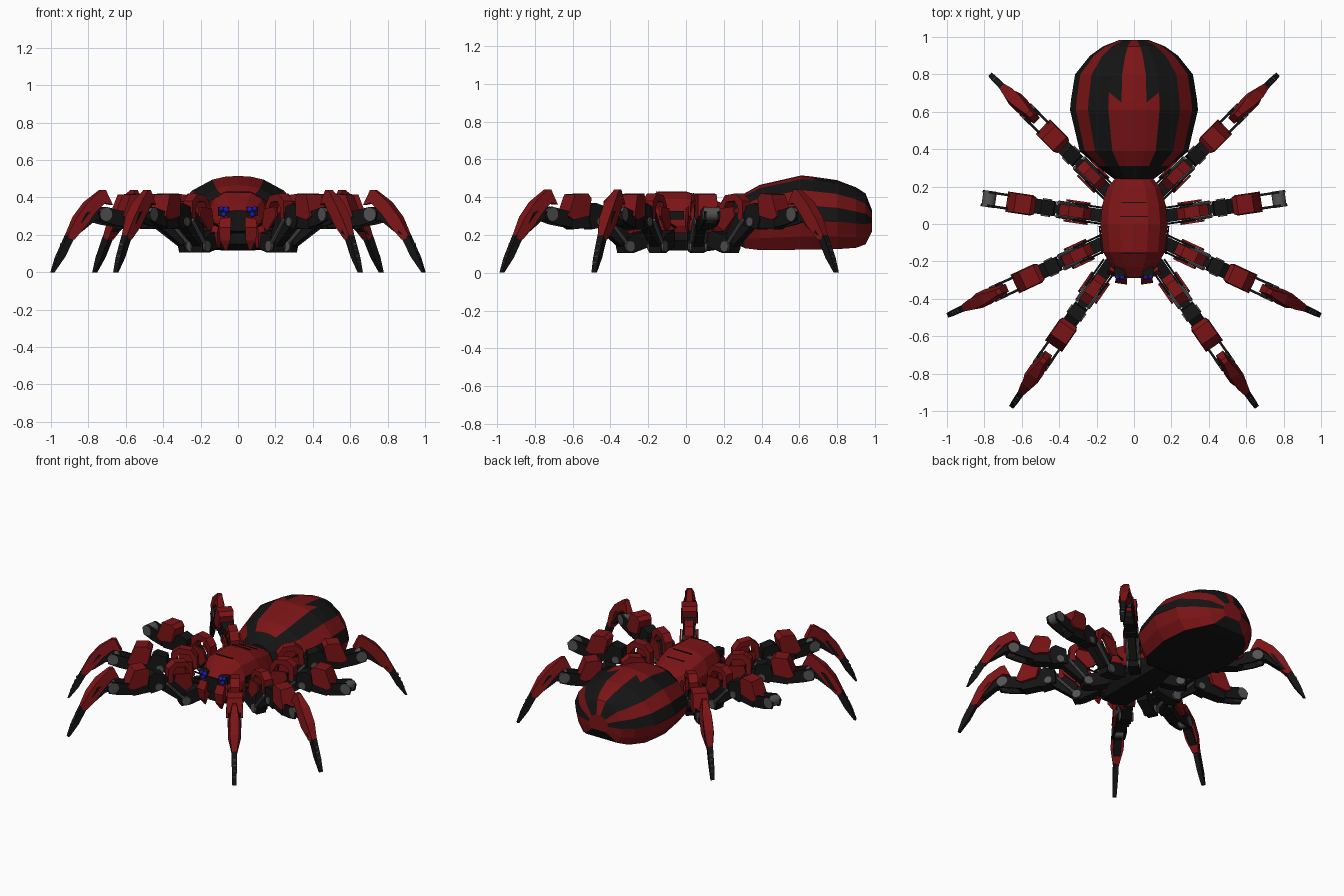
import bpy, bmesh, math
from mathutils import Vector, Matrix

if "Cube" in bpy.data.objects:
    bpy.data.objects.remove(bpy.data.objects["Cube"])


def material(name, rgb):
    m = bpy.data.materials.new(name)
    m.diffuse_color = (*rgb, 1)
    m.use_nodes = True
    m.node_tree.nodes["Principled BSDF"].inputs["Base Color"].default_value = m.diffuse_color
    return m


RED = material("dark red", (0.20, 0.007, 0.008))
BLACK = material("black", (0.007, 0.007, 0.007))
GREY = material("joint grey", (0.085, 0.085, 0.085))
BLUE = material("eye blue", (0.01, 0.01, 0.45))


def finish(bm, name, mats, matrix=None):
    if matrix:
        bm.transform(matrix)
    bmesh.ops.recalc_face_normals(bm, faces=bm.faces)
    me = bpy.data.meshes.new(name)
    bm.to_mesh(me)
    bm.free()
    for m in mats:
        me.materials.append(m)
    ob = bpy.data.objects.new(name, me)
    bpy.context.collection.objects.link(ob)
    return ob


def prism(name, poly, width, mat, matrix, offset=0.0):
    """Side outline (x, z) given thickness in y; width may vary per point."""
    ws = width if isinstance(width, (list, tuple)) else [width] * len(poly)
    bm = bmesh.new()
    a = [bm.verts.new((p[0], offset - w / 2, p[1])) for p, w in zip(poly, ws)]
    b = [bm.verts.new((p[0], offset + w / 2, p[1])) for p, w in zip(poly, ws)]
    bm.faces.new(a)
    bm.faces.new(b[::-1])
    for i in range(len(a)):
        j = (i + 1) % len(a)
        bm.faces.new((a[i], b[i], b[j], a[j]))
    return finish(bm, name, [mat], matrix)


def rod(name, p, q, r, mat, matrix, sides=16):
    p, q = Vector(p), Vector(q)
    bm = bmesh.new()
    bmesh.ops.create_cone(bm, cap_ends=True, segments=sides, radius1=r, radius2=r, depth=(q - p).length)
    rot = (q - p).to_track_quat('Z', 'Y').to_matrix().to_4x4()
    return finish(bm, name, [mat], matrix @ Matrix.Translation((p + q) / 2) @ rot)


def box(name, center, size, mat, rot=None):
    bm = bmesh.new()
    bmesh.ops.create_cube(bm, size=1)
    m = Matrix.Translation(center) @ (rot or Matrix()) @ Matrix.Diagonal((*size, 1))
    return finish(bm, name, [mat], m)


def loft(name, rings, profile, mats, rule, shift=None):
    """Rings (y, half width, bottom, top) of a mirrored half profile (x, height)."""
    full = profile + [(-x, h) for x, h in profile[-2:0:-1]]
    n, k = len(full), len(profile)
    bm = bmesh.new()
    vs = []
    for r, (y, w, zb, zt) in enumerate(rings):
        row = []
        for c, (x, h) in enumerate(full):
            dy = shift(r, min(c, n - c)) if shift else 0
            row.append(bm.verts.new((x * w, y + dy, zb + h * (zt - zb))))
        vs.append(row)
    for r in range(len(rings) - 1):
        for c in range(n):
            d = (c + 1) % n
            f = bm.faces.new((vs[r][c], vs[r][d], vs[r + 1][d], vs[r + 1][c]))
            f.material_index = rule(r, c if c < k - 1 else n - 1 - c)
    bm.faces.new(vs[0]).material_index = 1
    bm.faces.new(vs[-1])
    return finish(bm, name, mats)


# Abdomen with painted stripes; the centre stripe has an arrow notch
ab_rings = [(.24, .105, .17, .36), (.31, .20, .13, .42), (.39, .29, .12, .465),
            (.61, .342, .122, .515), (.67, .336, .122, .509), (.80, .315, .125, .49),
            (.90, .235, .132, .452), (.95, .165, .15, .42), (.985, .075, .22, .33)]
ab_profile = [(0, 1), (.20, .99), (.40, .95), (.72, .80), (.91, .60), (1, .40),
              (.92, .18), (.76, .0), (0, 0)]


def stripes(r, c):
    if r == 0 or c == 7:
        return 1
    if c == 1:
        return 1 if r >= 4 else 0
    return 1 if c in (2, 4) else 0


loft("abdomen", ab_rings, ab_profile, [RED, BLACK], stripes,
     lambda r, c: (.035 if c == 2 else -.02 if c == 1 else 0) if r == 4 else 0)

# Thorax shell and underbody
shell_profile = [(0, 1), (.42, .99), (.78, .82), (1, .45), (1, .18), (.9, 0), (0, 0)]
shell_rings = [(-.285, .065, .22, .33), (-.23, .12, .20, .375), (-.15, .165, .21, .43),
               (0, .18, .21, .43), (.10, .17, .21, .40), (.19, .145, .22, .37), (.245, .10, .23, .34)]
loft("thorax_shell", shell_rings, shell_profile, [RED, BLACK], lambda r, c: 1 if c >= 5 else 0)
under_rings = [(-.26, .07, .15, .24), (-.18, .12, .12, .25), (.12, .13, .115, .25), (.30, .09, .14, .26)]
loft("underbody", under_rings, [(0, 1), (1, 1), (1, .4), (.7, 0), (0, 0)], [BLACK, BLACK], lambda r, c: 0)
for y in (-.155, .04, .115):
    hw, top = (.067, .430) if y < 0 else (.072, .42) if y < .1 else (.066, .394)
    box("shell_seam", (0, y, top), (hw * 2, .004, .006), BLACK)

# Head: brow, eyes, jaws and palps on both sides
box("brow_band", (0, -.285, .315), (.09, .009, .025), BLACK)
for sx in (-1, 1):
    side = Matrix.Diagonal((sx, 1, 1, 1))
    box("side_vent", (sx * .177, -.085, .305), (.009, .15, .045), BLACK, Matrix.Rotation(sx * -.1, 4, 'Z'))
    box("eye_socket", (sx * .078, -.255, .325), (.06, .05, .05), BLACK)
    for dx, dz, r in ((-.012, .010, .016), (.014, .014, .013), (.002, -.016, .014)):
        bm = bmesh.new()
        bmesh.ops.create_uvsphere(bm, u_segments=12, v_segments=8, radius=r)
        for f in bm.faces:
            f.smooth = True
        finish(bm, "eye", [BLUE], Matrix.Translation((sx * (.075 + dx), -.282, .325 + dz)))
    # outline runs along y, thickness across x
    turn = side @ Matrix.Translation((.062, -.26, 0)) @ Matrix.Rotation(math.radians(-82), 4, 'Z')
    prism("jaw", [(-.03, .27), (.03, .29), (.06, .24), (.05, .17), (.02, .12), (.01, .17), (-.02, .21)],
          [.06, .06, .065, .055, .015, .04, .05], RED, turn)
    turn = side @ Matrix.Translation((.105, -.225, 0)) @ Matrix.Rotation(math.radians(-65), 4, 'Z')
    prism("palp", [(-.03, .25), (.03, .26), (.055, .21), (.03, .13), (.0, .13), (.01, .19)],
          [.035, .035, .04, .02, .02, .035], RED, turn)


def leg(m, claw):
    def p(name, poly, w, mat, off=0.0):
        return prism(name, poly, w, mat, m, off)

    def pin(name, s, z, r, w):
        ob = rod(name, (s, -w / 2, z), (s, w / 2, z), r, GREY, m)
        ob.data.shade_smooth()
        bpy.context.view_layer.objects.active = ob
        for f in ob.data.polygons:
            f.use_smooth = len(f.vertices) == 4

    # hip and thigh
    p("hip", [(-.14, .14), (-.03, .105), (.03, .105), (.04, .16), (-.02, .20), (-.14, .23)], .07, BLACK)
    pin("hip_pin", 0, .14, .03, .095)
    p("thigh", [(-.01, .15), (.04, .14), (.17, .24), (.17, .32), (.07, .32), (.0, .22)], .05, BLACK)
    for t in (-.036, .036):
        rod("thigh_piston", (.01, t, .15), (.13, t, .28), .011, GREY, m, 8)
        rod("hip_rod", (-.13, t * 1.2, .24), (.04, t * 1.2, .29), .006, BLACK, m, 6)
        # red guard plate beside the thigh
        p("thigh_guard", [(-.04, .25), (.01, .22), (.09, .30), (.08, .35), (-.02, .34)], .012, RED, t * 1.5)
    p("hip_arch", [(-.05, .28), (-.05, .36), (-.01, .41), (.07, .42), (.12, .38), (.12, .28),
                   (.09, .28), (.085, .35), (.06, .38), (.0, .375), (-.02, .34), (-.02, .28)], .06, RED)
    # shin
    p("shin_block", [(.14, .25), (.24, .23), (.26, .28), (.25, .35), (.22, .37), (.15, .35)], .08, BLACK)
    pin("shin_pin", .19, .27, .025, .095)
    p("shin_core", [(.23, .24), (.36, .23), (.40, .26), (.40, .31), (.25, .32)], .07, BLACK)
    p("shin_armour", [(.25, .395), (.275, .42), (.36, .415), (.405, .30), (.37, .28), (.27, .30)],
      [.09, .10, .10, .11, .11, .11], RED)
    for t in (-.036, .036):
        p("shin_strut", [(.37, .24), (.46, .255), (.53, .275), (.54, .32), (.50, .35), (.37, .32)], .013, BLACK, t)
    pin("knee_pin", .50, .31, .036, .088)
    if not claw:
        return
    # claw
    p("claw_core", [(.47, .29), (.50, .35), (.60, .32), (.68, .20), (.63, .22), (.55, .28)], .05, BLACK)
    p("claw_armour", [(.45, .36), (.488, .44), (.515, .44), (.60, .375), (.665, .295), (.725, .18),
                      (.675, .175), (.615, .25), (.56, .32), (.50, .37)],
      [.045, .03, .03, .06, .06, .03, .04, .085, .085, .06], RED)
    p("claw_tip", [(.665, .20), (.715, .20), (.775, .08), (.803, 0), (.79, 0), (.73, .08)],
      [.036, .036, .032, .026, .026, .032], BLACK)
    for i in range(4):
        s, z = .742 + i * .013, .15 - i * .032
        rod("tip_ridge", (s, -.01, z), (s, .01, z), .006, GREY, m, 6)


# Four legs per side: hip joint, aim point, has claw
for x, y, ax, ay, claw in ((.20, -.32, .65, -.97, True), (.27, -.15, 1.0, -.49, True),
                           (.28, .06, .82, .14, False), (.20, .235, .77, .80, True)):
    for sx in (-1, 1):
        m = (Matrix.Diagonal((sx, 1, 1, 1)) @ Matrix.Translation((x, y, 0))
             @ Matrix.Rotation(math.atan2(ay - y, ax - x), 4, 'Z'))
        leg(m, claw)
